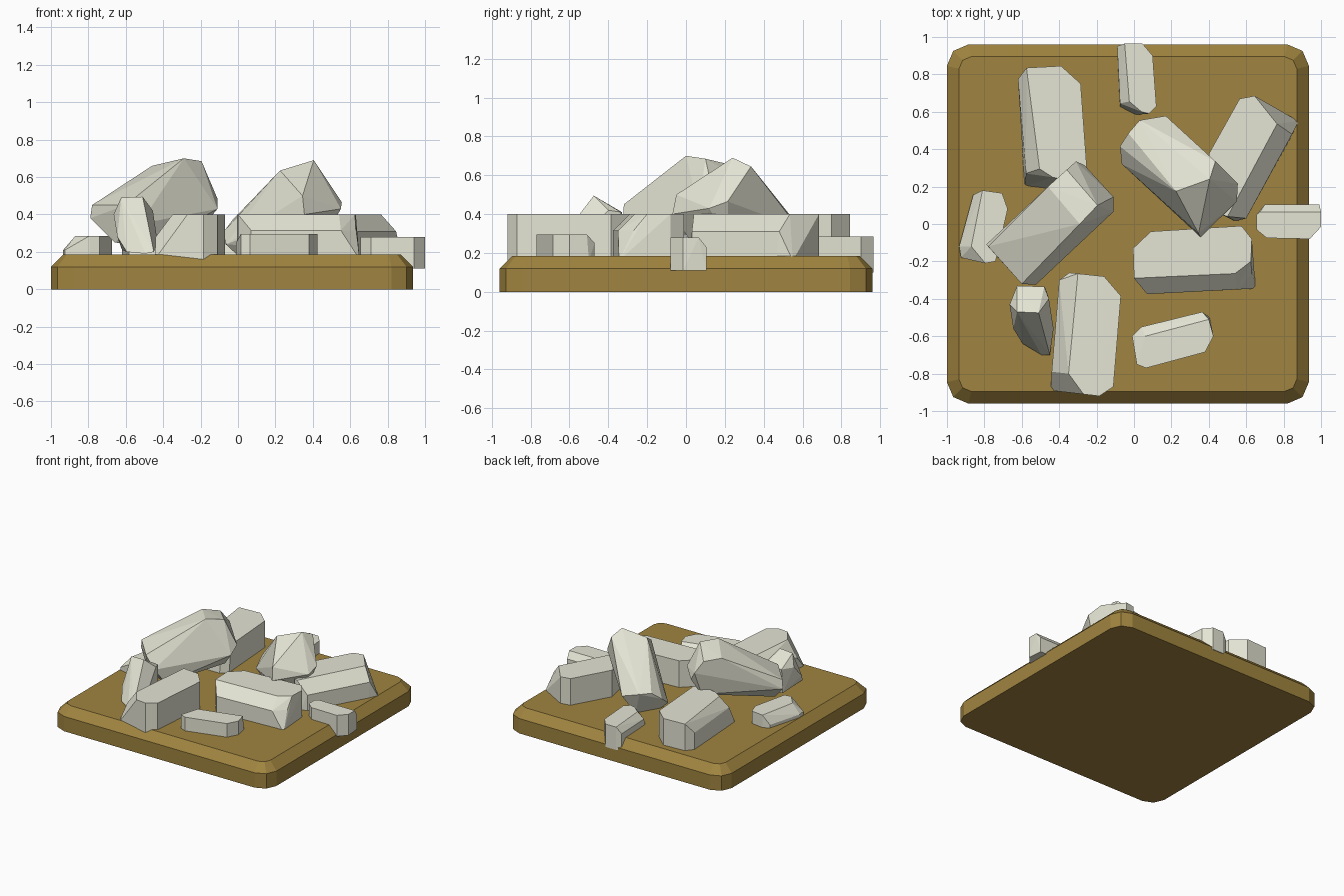
import bpy, bmesh
from math import radians


def material(name, color):
    m = bpy.data.materials.new(name)
    m.diffuse_color = color
    return m


STONE = material("pale_stone", (0.78, 0.78, 0.66, 1))
EARTH = material("brown_earth", (0.35, 0.23, 0.05, 1))


def hull(name, points, mat):
    """Flat-faced convex solid around a handful of corner points."""
    bm = bmesh.new()
    for p in points:
        bm.verts.new(p)
    res = bmesh.ops.convex_hull(bm, input=bm.verts)
    loose = {g for g in res["geom_interior"] if isinstance(g, bmesh.types.BMVert)}
    loose |= {v for v in bm.verts if not v.link_faces}
    bmesh.ops.delete(bm, geom=list(loose), context='VERTS')
    bmesh.ops.dissolve_limit(bm, angle_limit=radians(2), verts=bm.verts, edges=bm.edges)
    bmesh.ops.recalc_face_normals(bm, faces=bm.faces)
    me = bpy.data.meshes.new(name)
    bm.to_mesh(me)
    bm.free()
    ob = bpy.data.objects.new(name, me)
    me.materials.append(mat)
    bpy.context.collection.objects.link(ob)
    return ob


def block(name, *rings):
    """Rock from stacked outlines: each ring is (z, [(x, y), ...])."""
    hull(name, [(x, y, z) for z, ring in rings for x, y in ring], STONE)


# square base with clipped corners and a bevelled top edge
def plate_ring(inset, corner, z):
    hx, hy, cx = 0.968 - inset, 0.96 - inset, -0.0325
    k = corner * 0.3
    steps = [(hx, hy - corner), (hx - k, hy - k), (hx - corner, hy)]
    return [(cx + sx * x, sy * y, z) for sx in (-1, 1) for sy in (-1, 1) for x, y in steps]


hull("base", plate_ring(0, .115, 0) + plate_ring(0, .115, .12)
     + plate_ring(.065, .065, .185), EARTH)

# large blocks lying flat, each with a bevelled long edge
block("block_back_left",
      (.16, [(-.62, .775), (-.575, .835), (-.39, .845), (-.285, .75), (-.25, .24),
             (-.3, .19), (-.5, .19), (-.585, .2)]),
      (.32, [(-.62, .775), (-.577, .27)]),
      (.40, [(-.575, .835), (-.39, .845), (-.285, .75), (-.25, .27), (-.3, .22),
             (-.435, .25), (-.505, .295)]))
block("block_back_right",
      (.16, [(.565, .67), (.645, .685), (.88, .55), (.84, .465), (.6, .03),
             (.54, .015), (.47, .05), (.4, .375)]),
      (.31, [(.845, .48), (.6, .03)]),
      (.40, [(.565, .67), (.645, .685), (.765, .535), (.5, .04), (.47, .05), (.4, .375)]))
block("block_front_right",
      (.16, [(-.005, -.13), (.09, -.04), (.575, -.01), (.63, -.08), (.65, -.345),
             (.07, -.375), (0, -.29)]),
      (.315, [(.07, -.375), (.55, -.35), (.63, -.27)]),
      (.40, [(-.005, -.13), (.09, -.04), (.575, -.01), (.63, -.08), (.625, -.2),
             (.54, -.265), (0, -.29)]))
block("block_front_left",
      (.16, [(-.345, -.26), (-.16, -.28), (-.07, -.385), (-.11, -.87), (-.185, -.92),
             (-.445, -.89), (-.44, -.79), (-.4, -.3)]),
      (.33, [(-.345, -.26), (-.4, -.3)]),
      (.28, [(-.44, -.79)]),
      (.40, [(-.3, -.265), (-.16, -.28), (-.07, -.385), (-.11, -.87), (-.185, -.92),
             (-.27, -.91), (-.35, -.8)]))

# small blocks around the edges
block("small_block_left",
      (.16, [(-.86, .155), (-.81, .18), (-.705, .165), (-.675, .08), (-.74, -.2),
             (-.795, -.21), (-.925, -.18), (-.935, -.12)]),
      (.21, [(-.86, .155), (-.925, -.18), (-.935, -.12)]),
      (.285, [(-.81, .18), (-.705, .165), (-.675, .08), (-.74, -.2), (-.795, -.21),
              (-.87, -.12)]))
block("small_block_back",
      (.10, [(-.09, .95), (-.05, .965), (.045, .965), (.1, .9), (.12, .63), (.08, .59),
             (-.035, .58), (-.075, .6)]),
      (.235, [(-.09, .95), (-.075, .645)]),
      (.285, [(-.05, .965), (.045, .965), (.1, .9), (.12, .63), (.08, .59), (.04, .6),
              (-.025, .655)]))
block("small_block_right",
      (.11, [(.655, -.03), (.655, .05), (.7, .105), (.99, .105), (1, -.015), (.94, -.08),
             (.71, -.075)]),
      (.23, [(.7, .105), (.99, .105)]),
      (.28, [(.655, -.03), (.655, .05), (.675, .065), (1, .065), (1, -.015), (.94, -.08),
             (.71, -.075)]))
block("small_block_front",
      (.16, [(-.01, -.6), (.04, -.55), (.365, -.47), (.405, -.5), (.425, -.6),
             (.38, -.685), (.065, -.77), (.015, -.75)]),
      (.25, [(-.01, -.6), (.04, -.55), (.365, -.47)]),
      (.295, [(.06, -.6), (.4, -.51), (.425, -.6), (.38, -.685), (.065, -.77),
              (.015, -.75)]))

# tilted blocks resting on the others
hull("leaning_block_left", [
    (-.78, -.12, .45), (-.6, -.32, .45), (-.29, 0, .70), (-.46, .2, .66),
    (-.195, .1, .685), (-.36, .29, .64), (-.31, .335, .55), (-.265, .315, .48),
    (-.11, .145, .485), (-.11, .065, .43), (-.525, -.325, .35), (-.79, -.11, .38),
    (-.66, -.2, .25), (-.47, -.25, .23), (-.2, .12, .32), (-.33, .27, .36)], STONE)
hull("leaning_block_right", [
    (.225, .175, .635), (.405, .24, .69), (.435, .335, .645), (.555, .215, .465),
    (.55, .12, .43), (.355, -.07, .40), (.345, -.05, .50), (-.065, .32, .24), (-.075, .415, .31),
    (-.03, .485, .37), (.03, .555, .37), (.17, .578, .33), (.0, .33, .18),
    (.1, .5, .18), (.32, .05, .22), (.45, .22, .25)], STONE)
hull("leaning_block_small", [
    (-.625, -.47, .49), (-.51, -.475, .495), (-.455, -.4, .42), (-.48, -.335, .41),
    (-.625, -.33, .41), (-.665, -.43, .40), (-.62, -.35, .21), (-.47, -.35, .20),
    (-.43, -.56, .25), (-.45, -.7, .2), (-.495, -.7, .19), (-.595, -.64, .2),
    (-.645, -.56, .28)], STONE)
